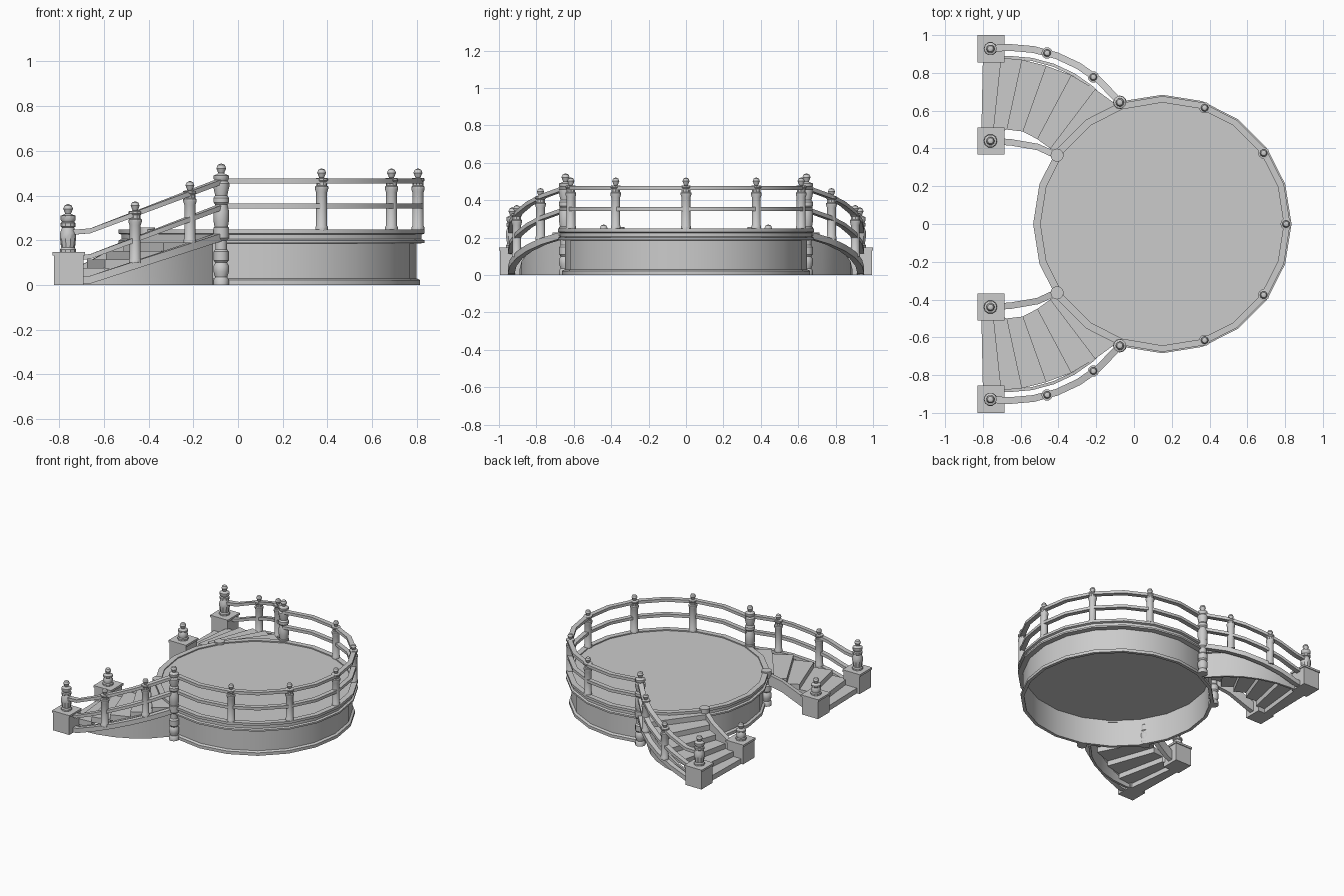
import bpy, bmesh
from math import sin, cos, radians, pi, hypot

cube = bpy.data.objects.get("Cube")
if cube:
    bpy.data.objects.remove(cube, do_unlink=True)

stone = bpy.data.materials.new("grey_stone")
stone.use_nodes = True
stone.diffuse_color = (0.6, 0.6, 0.6, 1)
stone.node_tree.nodes["Principled BSDF"].inputs["Base Color"].default_value = (0.6, 0.6, 0.6, 1)

CX = 0.15  # platform centre


def finish(name, bm, smooth=True):
    bmesh.ops.recalc_face_normals(bm, faces=bm.faces)
    mesh = bpy.data.meshes.new(name)
    bm.to_mesh(mesh)
    bm.free()
    mesh.materials.append(stone)
    obj = bpy.data.objects.new(name, mesh)
    bpy.context.collection.objects.link(obj)
    if smooth:
        bpy.ops.object.select_all(action='DESELECT')
        obj.select_set(True)
        bpy.context.view_layer.objects.active = obj
        bpy.ops.object.shade_smooth_by_angle(angle=radians(35))


def lathe(name, profile, x, y, z, sides):
    """Revolve (radius, height) points around a vertical axis."""
    bm = bmesh.new()
    rings = []
    for r, h in profile:
        if r == 0:
            rings.append([bm.verts.new((x, y, z + h))] * sides)
        else:
            rings.append([bm.verts.new((x + r * cos(2 * pi * i / sides),
                                        y + r * sin(2 * pi * i / sides), z + h))
                          for i in range(sides)])
    for a, b in zip(rings, rings[1:]):
        for i in range(sides):
            j = (i + 1) % sides
            corners = list(dict.fromkeys([a[i], a[j], b[j], b[i]]))
            bm.faces.new(corners)
    finish(name, bm)


def strip(name, path, width, low, high):
    """Sweep a rectangle along a plan path; low and high give z per point."""
    bm = bmesh.new()
    rings = []
    for i, (x, y) in enumerate(path):
        x0, y0 = path[max(i - 1, 0)]
        x1, y1 = path[min(i + 1, len(path) - 1)]
        d = hypot(x1 - x0, y1 - y0)
        nx, ny = -(y1 - y0) / d * width / 2, (x1 - x0) / d * width / 2
        rings.append([bm.verts.new(c) for c in (
            (x + nx, y + ny, low[i]), (x - nx, y - ny, low[i]),
            (x - nx, y - ny, high[i]), (x + nx, y + ny, high[i]))])
    for a, b in zip(rings, rings[1:]):
        for k in range(4):
            bm.faces.new((a[k], a[(k + 1) % 4], b[(k + 1) % 4], b[k]))
    bm.faces.new(rings[0])
    bm.faces.new(rings[-1])
    finish(name, bm)


def slab(name, corners, low, high):
    bm = bmesh.new()
    bottom = [bm.verts.new((x, y, low)) for x, y in corners]
    top = [bm.verts.new((x, y, high)) for x, y in corners]
    bm.faces.new(bottom)
    bm.faces.new(top)
    for i in range(len(corners)):
        j = (i + 1) % len(corners)
        bm.faces.new((bottom[i], bottom[j], top[j], top[i]))
    finish(name, bm, False)


def box(name, x, y, half, low, high):
    slab(name, [(x - half, y - half), (x + half, y - half),
                (x + half, y + half), (x - half, y + half)], low, high)


def knob(r, base):
    """Ball finial profile on a short neck."""
    return [(r * 0.6, base)] + [(r * sin(a), base + r - r * cos(a))
                                for a in (pi / 4, pi / 2, pi * 3 / 4)] + [(0, base + 2 * r)]


# Round platform: raised rim, drum wall with foot ring, open underneath
lathe("platform", [(0, .24), (.645, .24), (.645, .248), (.684, .248), (.684, .23),
                   (.67, .225), (.67, .205), (.684, .2), (.684, .188), (.648, .185),
                   (.648, .03), (.664, .022), (.664, 0), (.641, 0), (.641, .2), (0, .2)],
      CX, 0, 0, 20)

# Turned post profiles
POST = [(0, 0), (.028, 0), (.028, .015), (.025, .02), (.025, .17), (.03, .185),
        (.03, .195), (.024, .2), (.024, .215), (.03, .222), (.03, .232), (.01, .235)] + knob(.02, .237)
TURNED = [(.036, .012), (.03, .02), (.036, .06), (.036, .085), (.027, .11), (.034, .115),
          (.034, .13), (.027, .135), (.034, .145), (.034, .163), (.02, .168)]
PEDESTAL_POST = [(0, 0), (.036, 0)] + TURNED + knob(.022, .172)
LOW_POST = [(0, 0), (.036, 0), (.036, .012), (.03, .018), (.034, .04),
            (.027, .055), (.034, .06), (.034, .072), (.02, .076)] + knob(.022, .08)
LOW_NEWEL = [(0, 0), (.034, 0), (.034, .025), (.027, .035), (.035, .06), (.035, .085),
             (.026, .1), (.034, .11), (.034, .15), (.026, .16), (.026, .2),
             (.035, .21), (.035, .257), (0, .257)]
NEWEL = LOW_NEWEL[:-1] + [(.03, .26), (.035, .29), (.035, .33), (.027, .36), (.035, .37),
                          (.035, .39), (.027, .4), (.036, .44), (.036, .455), (.027, .465),
                          (.034, .475), (.034, .49), (.02, .495)] + knob(.022, .5)

# Platform railing: two curved rails and five posts
arc = [(CX + .66 * cos(radians(a)), .66 * sin(radians(a)))
       for a in [-109] + list(range(-90, 91, 18)) + [109]]
for label, z in (("middle", .343), ("top", .455)):
    strip("platform_%s_rail" % label, arc, .034, [z] * len(arc), [z + .021] * len(arc))
for i, a in enumerate((-70, -35, 0, 35, 70)):
    lathe("platform_post_%d" % i, POST, CX + .655 * cos(radians(a)),
          .655 * sin(radians(a)), .245, 10)


def rise(x):
    """Fraction of the stair climb reached at x."""
    return max(0, x + .68) / .605


# Tread front edges: inner end, outer end
TREADS = [((-.81, .39), (-.80, .875)), ((-.75, .46), (-.705, .88)), ((-.675, .5), (-.595, .87)),
          ((-.59, .49), (-.466, .838)), ((-.513, .45), (-.333, .788)),
          ((-.444, .4), (-.206, .714)), ((-.39, .37), (-.09, .63))]

# Two mirrored curved stairs
for side, s in (("left", 1), ("right", -1)):
    turn = (-7, 0, 10, 20, 30, 40, 52.7)
    outer, wall = [[(-.66 + r * sin(radians(a)), s * (.2 + r * cos(radians(a))))
                    for a in turn] for r in (.735, .682)]
    inner = [(x, s * y) for x, y in ((-.76, .44), (-.65, .432), (-.51, .408), (-.41, .362))]

    # Treads
    for i, (a, b) in enumerate(zip(TREADS, TREADS[1:])):
        top = .038 * (i + 1)
        slab("%s_tread_%d" % (side, i), [(x, s * y) for x, y in (a[0], a[1], b[1], b[0])],
             max(0, top - .042), top)

    # Outer wall under the tread ends, sloping stringers on both sides
    tops = [.035 + .2 * rise(x) for x, y in outer]
    strip(side + "_outer_wall", wall, .016, [0] * len(wall), [z - .01 for z in tops])
    strip(side + "_outer_stringer", outer, .036, [max(0, z - .035) for z in tops], tops)
    tops = (.06, .115, .19, .24)
    strip(side + "_inner_stringer", inner, .034, [max(0, z - .08) for z in tops], tops)

    # Handrails
    for label, start in (("lower", .12), ("upper", .235)):
        z = [start + .23 * rise(x) for x, y in outer]
        strip("%s_stair_%s_rail" % (side, label), outer, .036, [h - .011 for h in z],
              [h + .011 for h in z])

    # Posts along the outer stair
    for i, (x, y) in enumerate(((-.46, .905), (-.215, .778))):
        lathe("%s_stair_post_%d" % (side, i), POST, x, s * y, .025 + .2 * rise(x) + .01 * i, 10)

    # Newels at the platform edge
    lathe(side + "_newel", NEWEL, -.075, s * .644, 0, 12)
    lathe(side + "_low_newel", LOW_NEWEL, -.407, s * .364, 0, 12)

    # Pedestals with caps and posts
    for label, y, prof in (("outer", .928, PEDESTAL_POST), ("inner", .44, LOW_POST)):
        box("%s_%s_pedestal" % (side, label), -.757, s * y, .066, 0, .135)
        box("%s_%s_pedestal_cap" % (side, label), -.757, s * y, .072, .132, .147)
        lathe("%s_%s_pedestal_post" % (side, label), prof, -.76, s * y, .147, 10)
